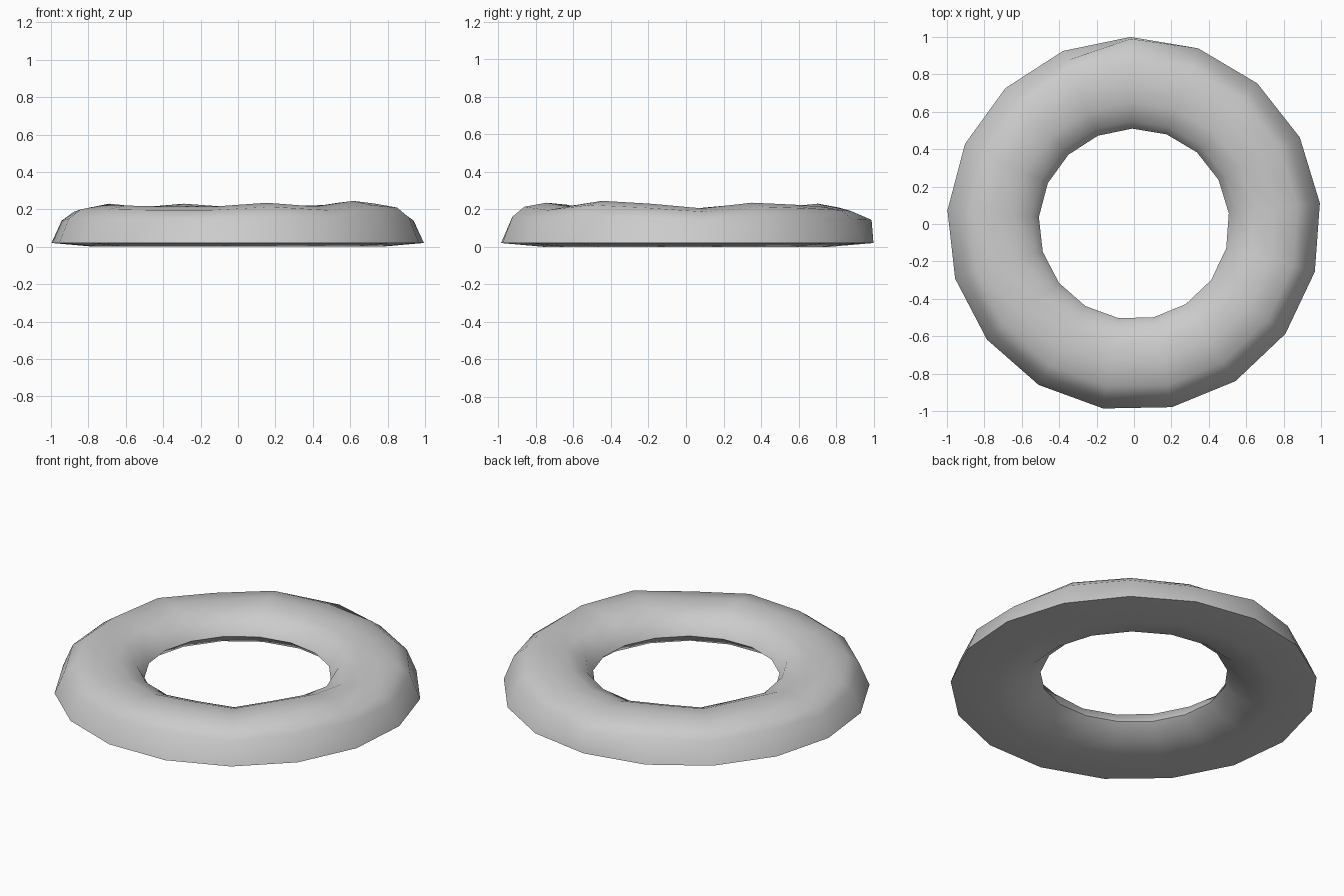
import bpy, bmesh, math

if "Cube" in bpy.data.objects:
    bpy.data.objects.remove(bpy.data.objects["Cube"])

# Ring cross-section (radius, height), from outer bottom rim inward, over the top and back
PROFILE = [(1.0, 0.02), (0.77, 0.0), (0.60, 0.03), (0.51, 0.10), (0.55, 0.17),
           (0.65, 0.21), (0.76, 0.22), (0.88, 0.20), (0.945, 0.15)]
# Uneven crest height for each of the 17 segments, clockwise from the back
CREST = [0.21, 0.215, 0.225, 0.235, 0.205, 0.23, 0.245, 0.215, 0.235,
         0.215, 0.215, 0.22, 0.22, 0.205, 0.23, 0.21, 0.23]
N = len(CREST)

bm = bmesh.new()
rings = []
for k, crest in enumerate(CREST):
    a = math.radians(91.1 - 360 * k / N)
    ring = []
    for i, (r, z) in enumerate(PROFILE):
        if i >= 4:
            z *= crest / 0.22
        if k == 0 and i == 8:      # one pulled-out point at the back
            r = 0.99
        ring.append(bm.verts.new((r * math.cos(a), r * math.sin(a), z)))
    rings.append(ring)

# Skin the cross-sections into a closed ring
P = len(PROFILE)
for k in range(N):
    a, b = rings[k], rings[(k + 1) % N]
    for i in range(P):
        j = (i + 1) % P
        bm.faces.new((a[i], a[j], b[j], b[i]))
bmesh.ops.recalc_face_normals(bm, faces=bm.faces)

mesh = bpy.data.meshes.new("stone_ring")
bm.to_mesh(mesh)
bm.free()
obj = bpy.data.objects.new("stone_ring", mesh)
bpy.context.collection.objects.link(obj)
bpy.context.view_layer.objects.active = obj
obj.select_set(True)
bpy.ops.object.shade_smooth_by_angle(angle=math.radians(60))
